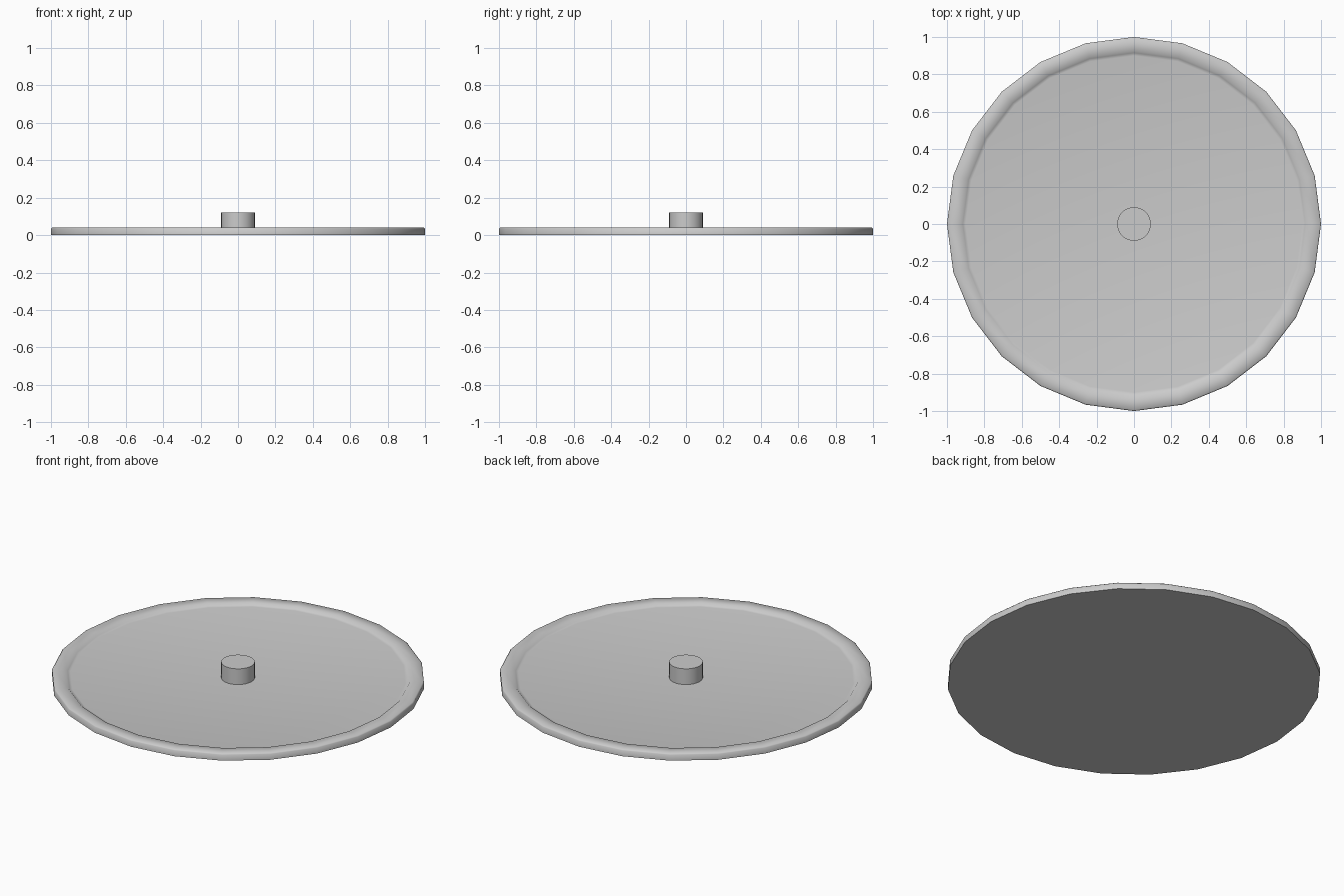
import bpy
import bmesh
from math import radians

cube = bpy.data.objects.get("Cube")
if cube:
    bpy.data.objects.remove(cube, do_unlink=True)

grey = bpy.data.materials.new("plain grey")
grey.use_nodes = True
colour = (0.6, 0.6, 0.6, 1)
grey.diffuse_color = colour
grey.node_tree.nodes["Principled BSDF"].inputs["Base Color"].default_value = colour


def lathe(name, profile, sides, angle):
    """Stack rings of (radius, height) from bottom to inner top, capping both ends."""
    bm = bmesh.new()
    rings = []
    for radius, z in profile:
        ring = bmesh.ops.create_circle(bm, segments=sides, radius=radius)["verts"]
        for v in ring:
            v.co.z = z
        rings.append(ring)
    for low, high in zip(rings, rings[1:]):
        for i in range(sides):
            j = (i + 1) % sides
            bm.faces.new((low[i], low[j], high[j], high[i]))
    bm.faces.new(rings[0])
    bm.faces.new(rings[-1])
    bmesh.ops.recalc_face_normals(bm, faces=bm.faces)
    mesh = bpy.data.meshes.new(name)
    bm.to_mesh(mesh)
    bm.free()
    mesh.materials.append(grey)
    obj = bpy.data.objects.new(name, mesh)
    bpy.context.collection.objects.link(obj)
    bpy.ops.object.select_all(action="DESELECT")
    obj.select_set(True)
    bpy.context.view_layer.objects.active = obj
    bpy.ops.object.shade_smooth_by_angle(angle=radians(angle))
    return obj


# Shallow tray: flat underside, raised rim with a softened edge, recessed floor
lathe("tray", [(1, 0), (1, 0.034), (0.994, 0.04), (0.925, 0.04),
               (0.915, 0.03), (0.9, 0.027)], 24, 50)

# Central knob
lathe("knob", [(0.09, 0.02), (0.09, 0.12)], 32, 30)
